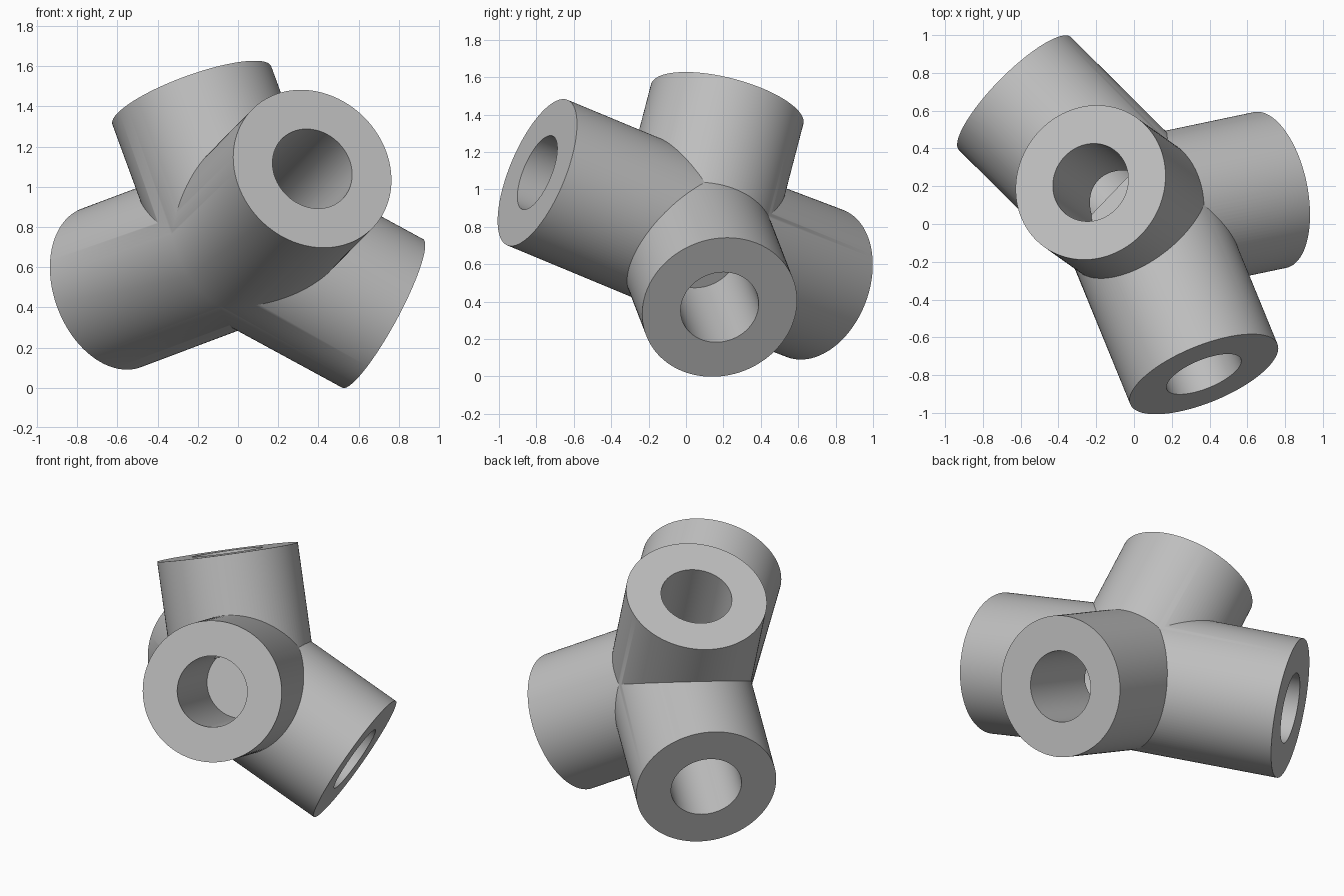
import bpy
import math
from mathutils import Vector

cube = bpy.data.objects.get("Cube")
if cube:
    bpy.data.objects.remove(cube, do_unlink=True)

HUB = Vector((0.03, 0.035, 0.745))   # point where all socket axes meet
OUTER, INNER, SIDES = 0.421, 0.212, 128

# socket name: (centre of the open end, bore depth)
SOCKETS = {
    "front_socket": ((0.37, -0.795, 1.09), 0.86),
    "left_socket": ((0.72, 0.18, 0.37), 0.62),
    "top_socket": ((-0.23, 0.22, 1.455), 0.61),
    "back_socket": ((-0.63, 0.69, 0.497), 0.80),
}

grey = bpy.data.materials.new("plain_grey")
grey.use_nodes = True
colour = (0.52, 0.52, 0.52, 1)
grey.diffuse_color = colour
grey.node_tree.nodes["Principled BSDF"].inputs["Base Color"].default_value = colour


def rod(name, start, end, radius):
    """Solid cylinder between two points."""
    axis = end - start
    bpy.ops.mesh.primitive_cylinder_add(
        vertices=SIDES, radius=radius, depth=axis.length,
        location=(start + end) / 2,
        rotation=axis.to_track_quat("Z", "Y").to_euler())
    obj = bpy.context.object
    obj.name = name
    obj.data.materials.append(grey)
    return obj


def combine(target, other, operation):
    """Apply a boolean to target and drop the helper."""
    other.hide_render = True
    mod = target.modifiers.new("join", "BOOLEAN")
    mod.operation, mod.solver, mod.object = operation, "EXACT", other
    bpy.context.view_layer.objects.active = target
    bpy.ops.object.modifier_apply(modifier=mod.name)
    bpy.data.objects.remove(other, do_unlink=True)


# Outer socket walls fused into one body
body = None
for name, (end, depth) in SOCKETS.items():
    part = rod(name, HUB, Vector(end), OUTER)
    if body is None:
        body = part
    else:
        combine(body, part, "UNION")

# Flat-bottomed bores
for name, (end, depth) in SOCKETS.items():
    end = Vector(end)
    axis = (end - HUB).normalized()
    bore = rod(name + "_bore", end - axis * depth, end + axis * 0.05, INNER)
    combine(body, bore, "DIFFERENCE")

body.name = "pipe_joint"
bpy.ops.object.select_all(action="DESELECT")
body.select_set(True)
bpy.context.view_layer.objects.active = body
bpy.ops.object.transform_apply(location=True, rotation=True, scale=True)
bpy.ops.object.shade_smooth_by_angle(angle=math.radians(30))
